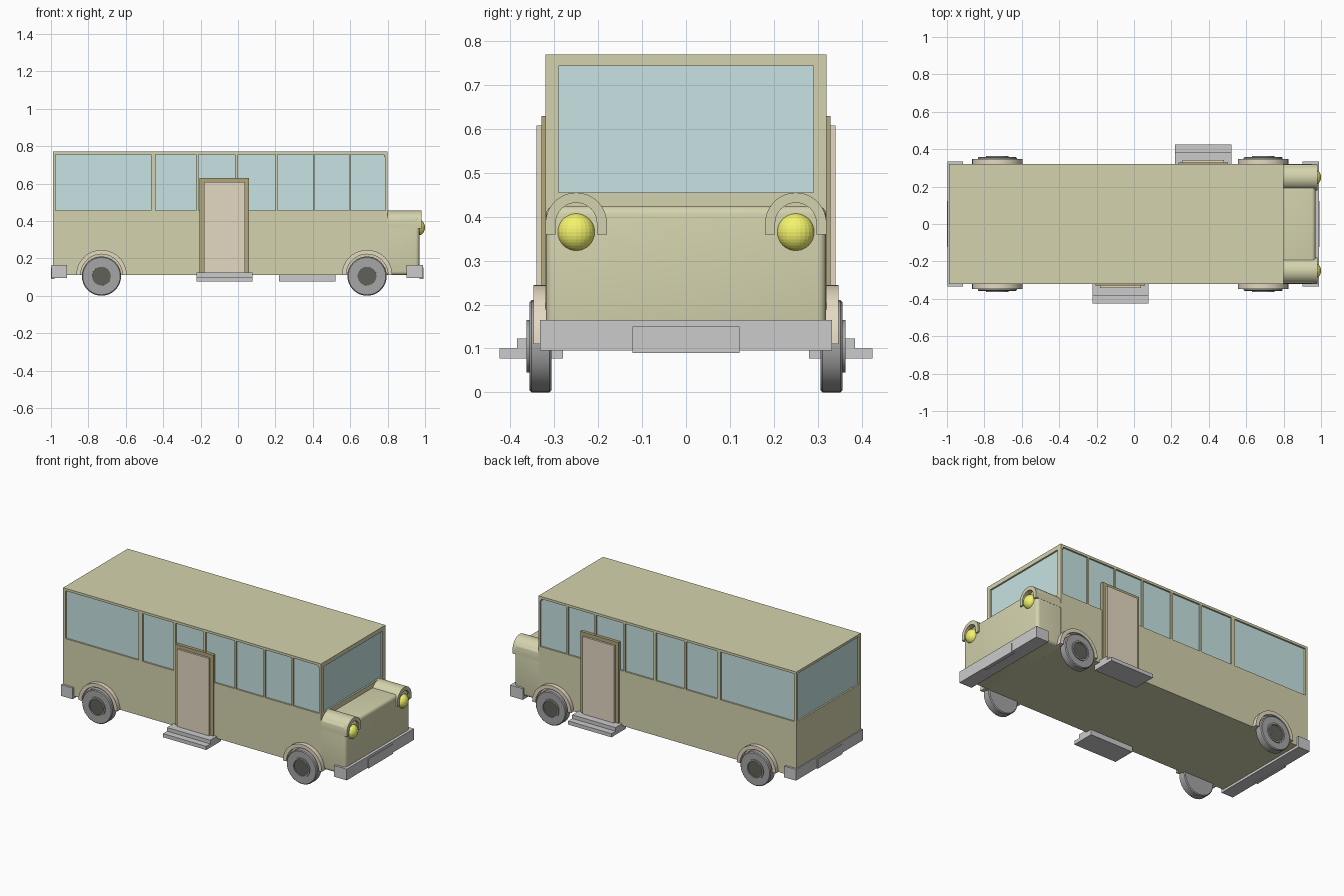
import bpy, bmesh, math
from mathutils import Vector, Matrix

if "Cube" in bpy.data.objects:
    bpy.data.objects.remove(bpy.data.objects["Cube"])


def material(name, *rgb):
    m = bpy.data.materials.new(name)
    m.diffuse_color = (*rgb, 1)
    m.use_nodes = True
    m.node_tree.nodes["Principled BSDF"].inputs["Base Color"].default_value = m.diffuse_color
    return m


OLIVE = material("olive_paint", 0.66, 0.65, 0.42)
GLASS = material("window_glass", 0.58, 0.77, 0.77)
TAN = material("tan_paint", 0.78, 0.69, 0.54)
BROWN = material("door_frame_brown", 0.45, 0.39, 0.20)
RUBBER = material("tyre_grey", 0.38, 0.38, 0.38)
DARK = material("hub_dark", 0.12, 0.12, 0.10)
YELLOW = material("lamp_yellow", 0.90, 0.90, 0.15)
PLATE = material("plate_grey", 0.70, 0.70, 0.70)


def finish(name, bm, mat=None, smooth=False):
    bmesh.ops.recalc_face_normals(bm, faces=bm.faces)
    me = bpy.data.meshes.new(name)
    bm.to_mesh(me)
    bm.free()
    ob = bpy.data.objects.new(name, me)
    bpy.context.collection.objects.link(ob)
    if mat:
        me.materials.append(mat)
    if smooth:
        bpy.ops.object.select_all(action='DESELECT')
        ob.select_set(True)
        bpy.context.view_layer.objects.active = ob
        bpy.ops.object.shade_smooth_by_angle(angle=math.radians(30))
    return ob


def box(name, x, y, z, mat=None, bevel=0):
    bm = bmesh.new()
    lo, hi = zip(*(sorted(p) for p in (x, y, z)))
    lo, hi = Vector(lo), Vector(hi)
    bmesh.ops.create_cube(bm, size=1, matrix=Matrix.Translation((lo + hi) / 2)
                          @ Matrix.Diagonal((*(hi - lo), 1)))
    if bevel:
        bmesh.ops.bevel(bm, geom=bm.edges[:], offset=bevel, segments=4,
                        profile=0.5, affect='EDGES')
    return finish(name, bm, mat, bevel > 0)


def arch(name, axis, centre, r_out, r_in, leg, a, b, mat):
    """Half ring with straight legs, extruded along x or y from a to b."""
    n = 20
    angles = [math.pi * i / n for i in range(n + 1)]
    bm = bmesh.new()
    rings = []
    for d in (a, b):
        for r in (r_out, r_in):
            pts = [(r, -leg)] + [(r * math.cos(t), r * math.sin(t)) for t in angles] + [(-r, -leg)]
            if not leg:
                pts = pts[1:-1]
            rings.append([bm.verts.new((d, centre[0] + u, centre[1] + v) if axis == 'x'
                                       else (centre[0] + u, d, centre[1] + v)) for u, v in pts])
    loop = [rings[0], rings[1], rings[3], rings[2]]
    for i in range(4):
        p, q = loop[i], loop[(i + 1) % 4]
        for j in range(len(p) - 1):
            bm.faces.new((p[j], p[j + 1], q[j + 1], q[j]))
    for k in (0, -1):
        bm.faces.new([r[k] for r in loop])
    return finish(name, bm, mat, True)


def lathe(name, profile, x, z, s, mat):
    """Spin (radius, y) points about a y-axis through (x, z)."""
    bm = bmesh.new()
    vs = [bm.verts.new((x + r, s * y, z)) for r, y in profile]
    es = [bm.edges.new(e) for e in zip(vs, vs[1:])]
    bmesh.ops.spin(bm, geom=vs + es, cent=(x, 0, z), axis=(0, 1, 0),
                   angle=2 * math.pi, steps=32, use_merge=True)
    bmesh.ops.remove_doubles(bm, verts=bm.verts, dist=1e-5)
    return finish(name, bm, mat, True)


# Body shell: lower body, roof, hood, and a glass core set back behind the posts
box("lower_body", (-0.99, 0.80), (-0.32, 0.32), (0.11, 0.455), OLIVE)
box("roof", (-0.99, 0.80), (-0.32, 0.32), (0.755, 0.77), OLIVE)
box("window_glass", (-0.98, 0.79), (-0.31, 0.31), (0.45, 0.76), GLASS)
box("hood", (0.72, 0.97), (-0.319, 0.319), (0.11, 0.425), OLIVE, 0.02)
box("windshield_header", (0.78, 0.80), (-0.32, 0.32), (0.743, 0.757), OLIVE)

# Window posts and corner pillars
POSTS = [(-0.465, -0.44), (-0.225, -0.21), (-0.015, 0.0), (0.2, 0.21), (0.4, 0.41), (0.595, 0.605)]
for s, side in ((-1, "near"), (1, "far")):
    for i, span in enumerate(POSTS):
        box(f"{side}_window_post_{i + 1}", span, (s * 0.30, s * 0.32), (0.45, 0.76), OLIVE)
    box(f"{side}_front_pillar", (0.788, 0.80), (s * 0.29, s * 0.32), (0.45, 0.76), OLIVE)
    box(f"{side}_rear_pillar", (-0.99, -0.975), (s * 0.302, s * 0.32), (0.45, 0.76), OLIVE)

    # Fender tubes and headlights
    arch(f"{side}_fender", 'x', (s * 0.25, 0.385), 0.07, 0.047, 0.025, 0.80, 0.98, OLIVE)
    bm = bmesh.new()
    bmesh.ops.create_uvsphere(bm, u_segments=24, v_segments=16, radius=1,
                              matrix=Matrix.Translation((0.963, s * 0.25, 0.365))
                              @ Matrix.Diagonal((0.037, 0.043, 0.043, 1)))
    finish(f"{side}_headlight", bm, YELLOW)

    # Wheels and wheel arches
    for x, end in ((-0.73, "rear"), (0.69, "front")):
        lathe(f"{side}_{end}_tyre",
              [(0, 0.306), (0.10, 0.306), (0.105, 0.311), (0.105, 0.352), (0.10, 0.357),
               (0.06, 0.357), (0.06, 0.363), (0.05, 0.363), (0.05, 0.345), (0, 0.345)],
              x, 0.105, s, RUBBER)
        lathe(f"{side}_{end}_hub", [(0, 0.34), (0.0499, 0.34), (0.0499, 0.356), (0, 0.356)],
              x, 0.105, s, DARK)
        arch(f"{side}_{end}_wheel_arch", 'y', (x, 0.11), 0.135, 0.112, 0,
             s * 0.31, s * 0.347, TAN)

    # Door, frame and two-tier step
    c = -0.073 if s < 0 else 0.37
    box(f"{side}_door_frame", (c - 0.132, c + 0.132), (s * 0.31, s * 0.329), (0.115, 0.63), BROWN)
    box(f"{side}_door", (c - 0.11, c + 0.11), (s * 0.31, s * 0.341), (0.12, 0.608), TAN)
    box(f"{side}_upper_step", (c - 0.15, c + 0.15), (s * 0.28, s * 0.385), (0.10, 0.123))
    box(f"{side}_lower_step", (c - 0.15, c + 0.15), (s * 0.28, s * 0.425), (0.077, 0.10))

# Bumpers and plates
box("front_bumper", (0.90, 0.988), (-0.333, 0.333), (0.095, 0.165))
box("rear_bumper", (-0.996, -0.915), (-0.333, 0.333), (0.095, 0.165))
box("front_plate", (0.97, 0.992), (-0.122, 0.122), (0.09, 0.15), PLATE)
box("rear_plate", (-1.0, -0.98), (-0.122, 0.122), (0.09, 0.15), PLATE)
